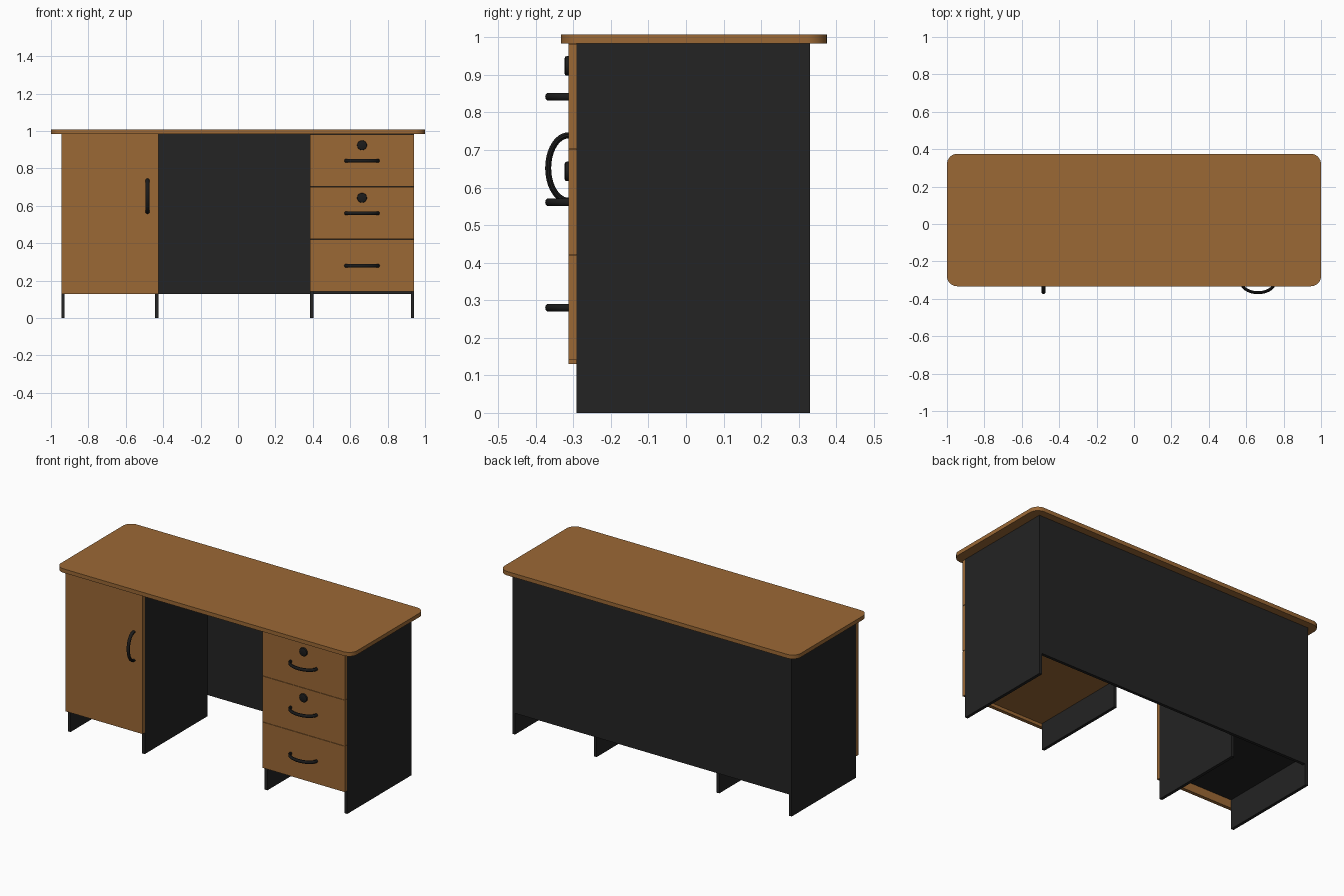
import bpy, bmesh, math
from mathutils import Vector

if "Cube" in bpy.data.objects:
    bpy.data.objects.remove(bpy.data.objects["Cube"])


def material(name, rgb):
    m = bpy.data.materials.new(name)
    m.diffuse_color = (*rgb, 1)
    m.use_nodes = True
    m.node_tree.nodes["Principled BSDF"].inputs["Base Color"].default_value = m.diffuse_color
    return m


WOOD = material("warm_wood", (0.33, 0.14, 0.036))
DARK = material("charcoal_board", (0.017, 0.017, 0.017))
METAL = material("black_metal", (0.011, 0.011, 0.011))


def finish(name, bm, mat, smooth=False):
    bmesh.ops.recalc_face_normals(bm, faces=bm.faces)
    me = bpy.data.meshes.new(name)
    bm.to_mesh(me)
    bm.free()
    me.materials.append(mat)
    ob = bpy.data.objects.new(name, me)
    bpy.context.collection.objects.link(ob)
    if smooth:
        bpy.context.view_layer.objects.active = ob
        ob.select_set(True)
        bpy.ops.object.shade_smooth_by_angle(angle=math.radians(40))
        ob.select_set(False)
    return ob


def box(name, x, y, z, mat):
    bm = bmesh.new()
    bmesh.ops.create_cube(bm, size=1)
    for v in bm.verts:
        v.co = [a[0] + (c + 0.5) * (a[1] - a[0]) for c, a in zip(v.co, (x, y, z))]
    return finish(name, bm, mat)


def rounded_slab(name, x, y, z, r, mat, seg=8):
    bm = bmesh.new()
    pts = []
    for i, (cx, cy) in enumerate(((x[1] - r, y[1] - r), (x[0] + r, y[1] - r),
                                  (x[0] + r, y[0] + r), (x[1] - r, y[0] + r))):
        for k in range(seg + 1):
            a = math.pi / 2 * (i + k / seg)
            pts.append(bm.verts.new((cx + r * math.cos(a), cy + r * math.sin(a), z[0])))
    face = bm.faces.new(pts)
    new = bmesh.ops.extrude_face_region(bm, geom=[face])["geom"]
    bmesh.ops.translate(bm, vec=(0, 0, z[1] - z[0]),
                        verts=[g for g in new if isinstance(g, bmesh.types.BMVert)])
    return finish(name, bm, mat, True)


def bow_handle(name, centre, along, side, steps=24, ring=10):
    # oval tube swept along a half ellipse standing out towards -y
    bm = bmesh.new()
    along, side, out = Vector(along), Vector(side), Vector((0, -1, 0))
    rings = []
    for i in range(steps + 1):
        t = math.pi * i / steps
        p = Vector(centre) + along * (0.087 * math.cos(t)) + out * (0.054 * math.sin(t))
        n = (along * (0.054 * math.cos(t)) + out * (0.087 * math.sin(t))).normalized()
        rings.append([bm.verts.new(p + n * (0.008 * math.cos(a)) + side * (0.010 * math.sin(a)))
                      for a in (2 * math.pi * k / ring for k in range(ring))])
    for a, b in zip(rings, rings[1:]):
        for k in range(ring):
            j = (k + 1) % ring
            bm.faces.new((a[k], a[j], b[j], b[k]))
    bm.faces.new(rings[0])
    bm.faces.new(rings[-1])
    return finish(name, bm, METAL, True)


def lock(name, x, z):
    # round knob with a softened front rim, turned about the y axis
    bm = bmesh.new()
    prof = [(0.026, -0.308), (0.026, -0.318), (0.0245, -0.3215), (0.021, -0.323)]
    n = 28
    rings = [[bm.verts.new((x + r * math.cos(2 * math.pi * k / n), y,
                            z + r * math.sin(2 * math.pi * k / n))) for k in range(n)]
             for r, y in prof]
    for a, b in zip(rings, rings[1:]):
        for k in range(n):
            j = (k + 1) % n
            bm.faces.new((a[k], a[j], b[j], b[k]))
    bm.faces.new(rings[0])
    bm.faces.new(rings[-1])
    return finish(name, bm, METAL, True)


TOP_Z, FRONT, BACK, T = 0.983, -0.292, 0.33, 0.018

# desk top
rounded_slab("desk_top", (-1, 1), (-0.333, 0.375), (TOP_Z, 1.007), 0.055, WOOD)

# upright panels; the outer pair runs past the back panel
for name, x, back in (("left_outer_panel", -0.945, BACK), ("left_inner_panel", -0.443, 0.312),
                      ("right_inner_panel", 0.385, 0.312), ("right_outer_panel", 0.924, BACK)):
    box(name, (x, x + T), (FRONT, back), (0, TOP_Z), DARK)
box("back_panel", (-0.927, 0.924), (0.312, BACK), (0.13, TOP_Z), DARK)

# door cupboard
box("cupboard_floor", (-0.927, -0.443), (FRONT, 0.312), (0.18, 0.198), DARK)
box("cupboard_door", (-0.945, -0.425), (-0.313, FRONT), (0.13, TOP_Z), WOOD)
bow_handle("door_handle", (-0.484, -0.313, 0.652), (0, 0, 1), (1, 0, 0))

# three drawers: front, open tray, handle, and locks on the upper two
for i in range(3):
    z0 = 0.14 + 0.281 * i
    tag = ("lower", "middle", "upper")[i]
    box(tag + "_drawer_front", (0.385, 0.942), (-0.313, FRONT), (z0 + 0.001, z0 + 0.280), WOOD)
    z1, z2 = z0 + 0.02, z0 + 0.22
    box(tag + "_drawer_floor", (0.404, 0.923), (FRONT, 0.31), (z1, z1 + 0.012), WOOD)
    for side, x in (("left", 0.404), ("right", 0.911)):
        box(f"{tag}_drawer_{side}_side", (x, x + 0.012), (FRONT, 0.31), (z1 + 0.012, z2), WOOD)
    box(tag + "_drawer_back", (0.416, 0.911), (0.298, 0.31), (z1 + 0.012, z2), WOOD)
    bow_handle(tag + "_drawer_handle", (0.663, -0.313, z0 + 0.14), (1, 0, 0), (0, 0, 1))
    if i:
        lock(tag + "_drawer_lock", 0.663, z0 + 0.222)
